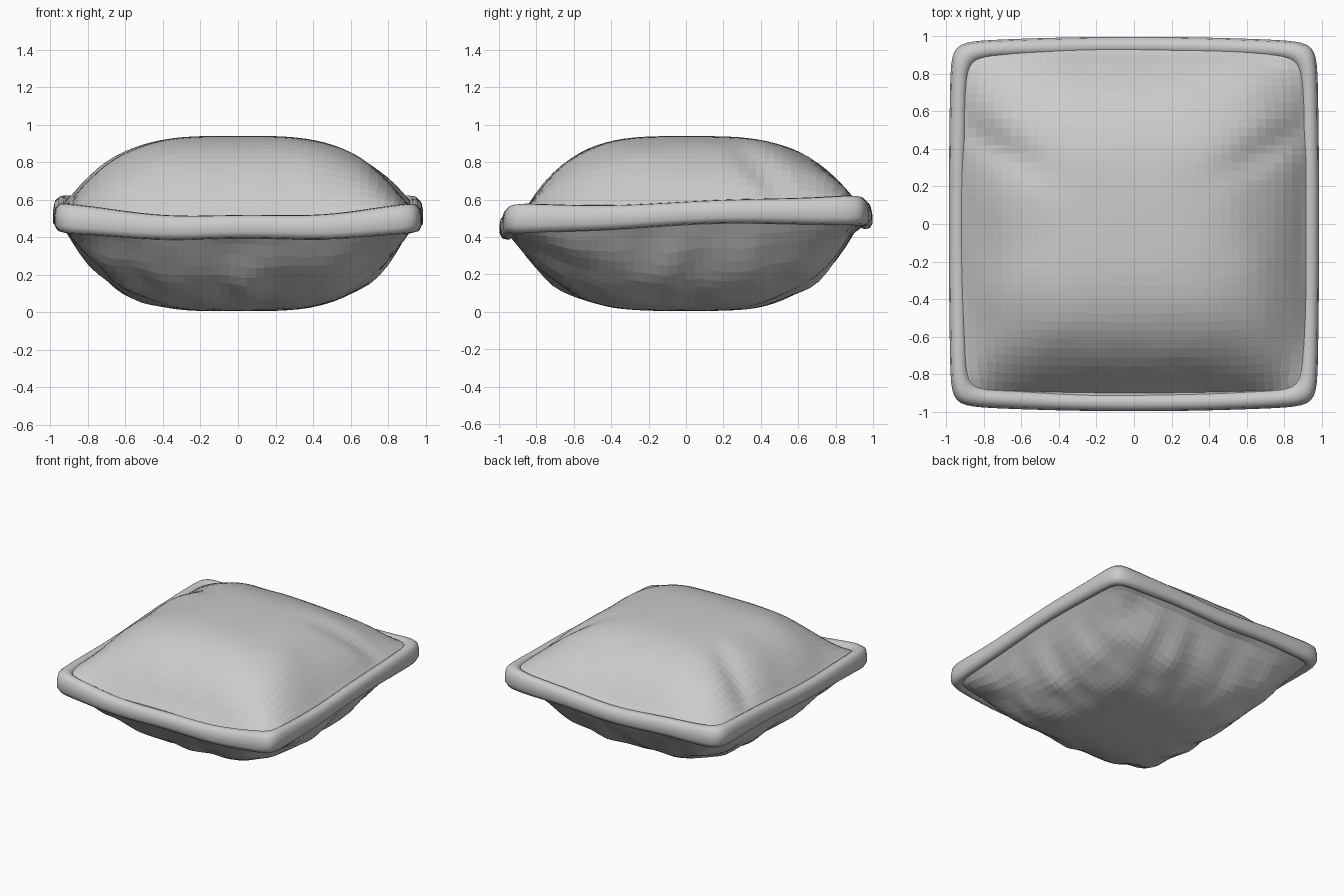
import bpy, bmesh, math
from mathutils import Vector, noise

if "Cube" in bpy.data.objects:
    bpy.data.objects.remove(bpy.data.objects["Cube"])


def square_to_outline(u, v):
    """Map the unit square to the softly rounded cushion outline."""
    m = max(abs(u), abs(v))
    if m > 1e-6:
        n = 20
        k = m / (abs(u) ** n + abs(v) ** n) ** (1 / n)
        k = 1 + (k - 1) * m ** 3
        u, v = u * k, v * k
    return u * (0.975 + 0.012 * (1 - v * v)), v * (0.97 + 0.028 * (1 - u * u))


def seam_z(x, y):
    """Height of the wavy seam: low in front, lifted at sides and back."""
    return 0.48 + 0.03 * y + 0.045 * x * x + 0.006 * math.sin(7 * x + 5 * y)


def fullness(t, edge):
    return max(0.0, 1 - (abs(t) / edge) ** 3.5)


def finish(bm, name):
    bmesh.ops.recalc_face_normals(bm, faces=bm.faces)
    mesh = bpy.data.meshes.new(name)
    bm.to_mesh(mesh)
    bm.free()
    ob = bpy.data.objects.new(name, mesh)
    bpy.context.collection.objects.link(ob)
    return ob


def panel(name, top):
    """One puffed cloth panel, tucked into the edge band."""
    bm = bmesh.new()
    bmesh.ops.create_grid(bm, x_segments=40, y_segments=40, size=0.95)
    for vert in bm.verts:
        x, y = square_to_outline(vert.co.x, vert.co.y)
        front_edge, back_edge = (0.89, 0.935) if top else (0.94, 0.92)
        f = fullness(x, 0.93) * fullness(y, front_edge if y < 0 else back_edge)
        slope = 4 * f * (1 - f)
        if top:
            base = seam_z(x, y) + 0.04
            z = base + f * (0.94 - base)
            # diagonal tuck towards the back corners
            d = y - 0.42 - 0.5 * (abs(x) - 0.75)
            z -= 0.035 * slope * math.exp(-(d / 0.1) ** 2) * min(1, abs(x) / 0.6)
            z += 0.012 * slope * noise.noise(Vector((x * 4, y * 4, 1)))
        else:
            base = seam_z(x, y) - 0.045
            z = base * (1 - f) + 0.005 * f
            # gathered cloth underneath
            z += 0.035 * slope * noise.noise(Vector((x * 5, y * 5, 7)))
            z += 0.008 * slope * math.sin(14 * math.atan2(y, x))
        vert.co = (x, y, max(0, z))
    ob = finish(bm, name)
    up = sum(p.normal.z for p in ob.data.polygons)
    if (up > 0) != top:
        ob.data.flip_normals()
    return ob


panel("top_panel", True)
panel("bottom_panel", False)

# thick rounded band around the seam: (inset, height fraction)
section = [(0.10, 0.3), (0.08, 0.8), (0.06, 1.0), (0.03, 0.97), (0.008, 0.7),
           (0.0, 0.1), (0.0, -0.5), (0.015, -0.9), (0.045, -1.0), (0.10, -0.5)]
bm = bmesh.new()
side = 30
rings = []
for q in range(4):
    for i in range(side):
        t = -1 + 2 * i / side
        t = math.sin(t * math.pi / 2) * 0.5 + t * 0.5   # denser at corners
        u, v = [(t, -1), (1, t), (-t, 1), (-1, -t)][q]
        x, y = square_to_outline(u, v)
        half = 0.062 + 0.022 * abs(x * y) ** 2
        ring = []
        for inset, h in section:
            s = 1 - inset
            ring.append(bm.verts.new((x * s, y * s, seam_z(x, y) + half * h)))
        rings.append(ring)
for a, b in zip(rings, rings[1:] + rings[:1]):
    for j in range(len(section)):
        k = (j + 1) % len(section)
        bm.faces.new((a[j], b[j], b[k], a[k]))
band = finish(bm, "edge_band")
for p in band.data.polygons:
    p.use_smooth = True
